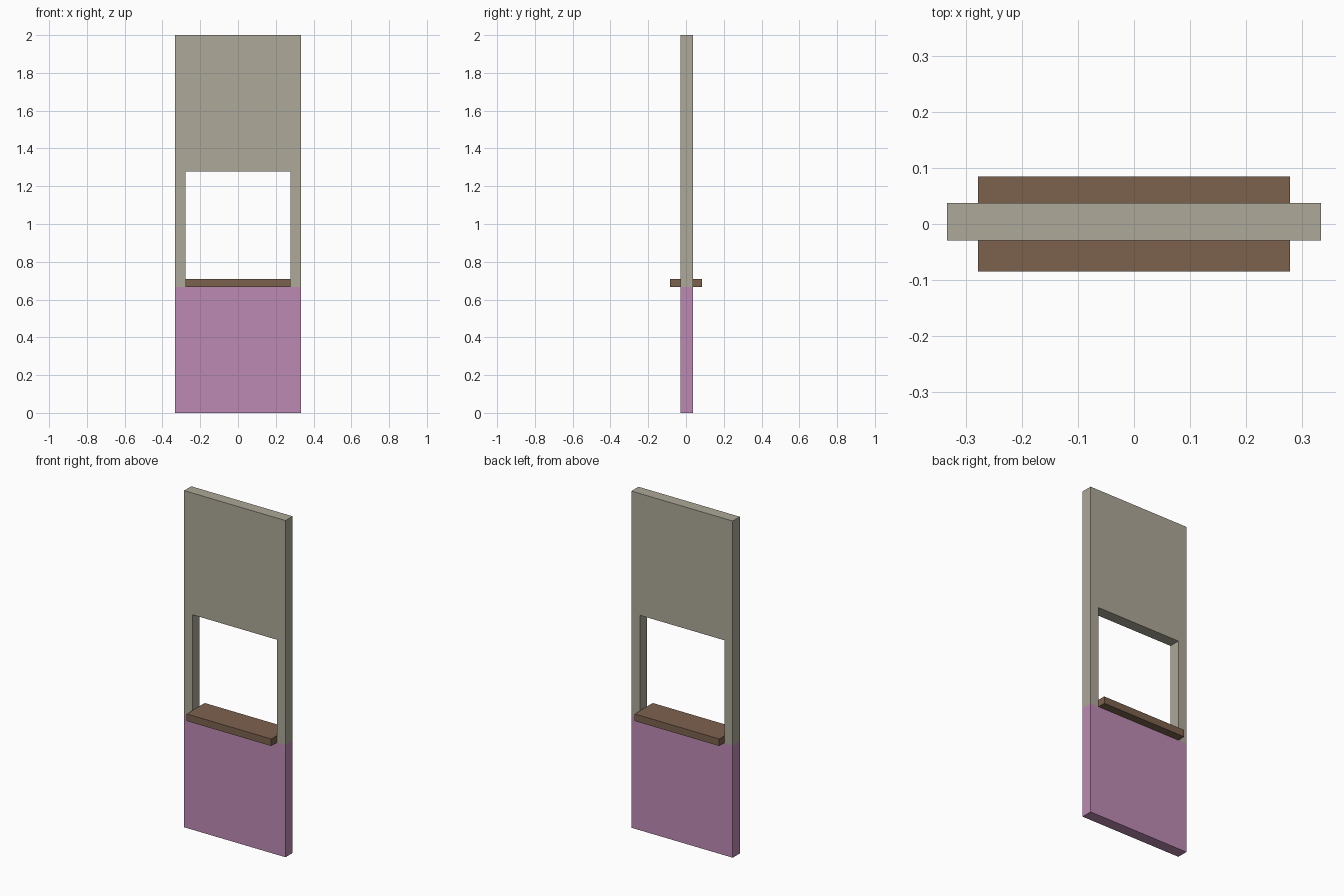
import bpy
import bmesh
from mathutils import Vector

if "Cube" in bpy.data.objects:
    bpy.data.objects.remove(bpy.data.objects["Cube"])


def material(name, rgb):
    m = bpy.data.materials.new(name)
    m.diffuse_color = (*rgb, 1.0)
    m.use_nodes = True
    m.node_tree.nodes["Principled BSDF"].inputs["Base Color"].default_value = m.diffuse_color
    return m


def extrude_profile(name, points, y0, y1, mat):
    """Extrude an x-z outline from y0 to y1."""
    bm = bmesh.new()
    face = bm.faces.new([bm.verts.new((x, y0, z)) for x, z in points])
    ext = bmesh.ops.extrude_face_region(bm, geom=[face], use_keep_orig=True)
    verts = [g for g in ext["geom"] if isinstance(g, bmesh.types.BMVert)]
    bmesh.ops.translate(bm, verts=verts, vec=Vector((0, y1 - y0, 0)))
    bmesh.ops.recalc_face_normals(bm, faces=bm.faces)
    mesh = bpy.data.meshes.new(name)
    bm.to_mesh(mesh)
    bm.free()
    mesh.materials.append(mat)
    ob = bpy.data.objects.new(name, mesh)
    bpy.context.collection.objects.link(ob)
    return ob


def rect(w, z0, z1):
    return [(-w, z0), (w, z0), (w, z1), (-w, z1)]


plaster = material("grey plaster", (0.423, 0.392, 0.314))
pink = material("pink panel", (0.509, 0.255, 0.451))
wood = material("brown wood", (0.202, 0.122, 0.076))

W, OPEN = 0.333, 0.278            # half widths of wall and opening
BACK, FRONT = 0.037, -0.0297      # wall faces
SPLIT, HEAD, TOP = 0.667, 1.277, 2.0

# Lower wall panel
extrude_profile("lower_wall", rect(W, 0, SPLIT), FRONT, BACK, pink)

# Upper wall: arch-shaped outline around the window opening
half = [(OPEN, HEAD), (OPEN, SPLIT), (W, SPLIT), (W, TOP)]
outline = half + [(-x, z) for x, z in reversed(half)]
extrude_profile("upper_wall", outline, FRONT, BACK, plaster)

# Counter board through the opening
extrude_profile("counter_sill", rect(OPEN, SPLIT, 0.709), -0.085, 0.085, wood)
